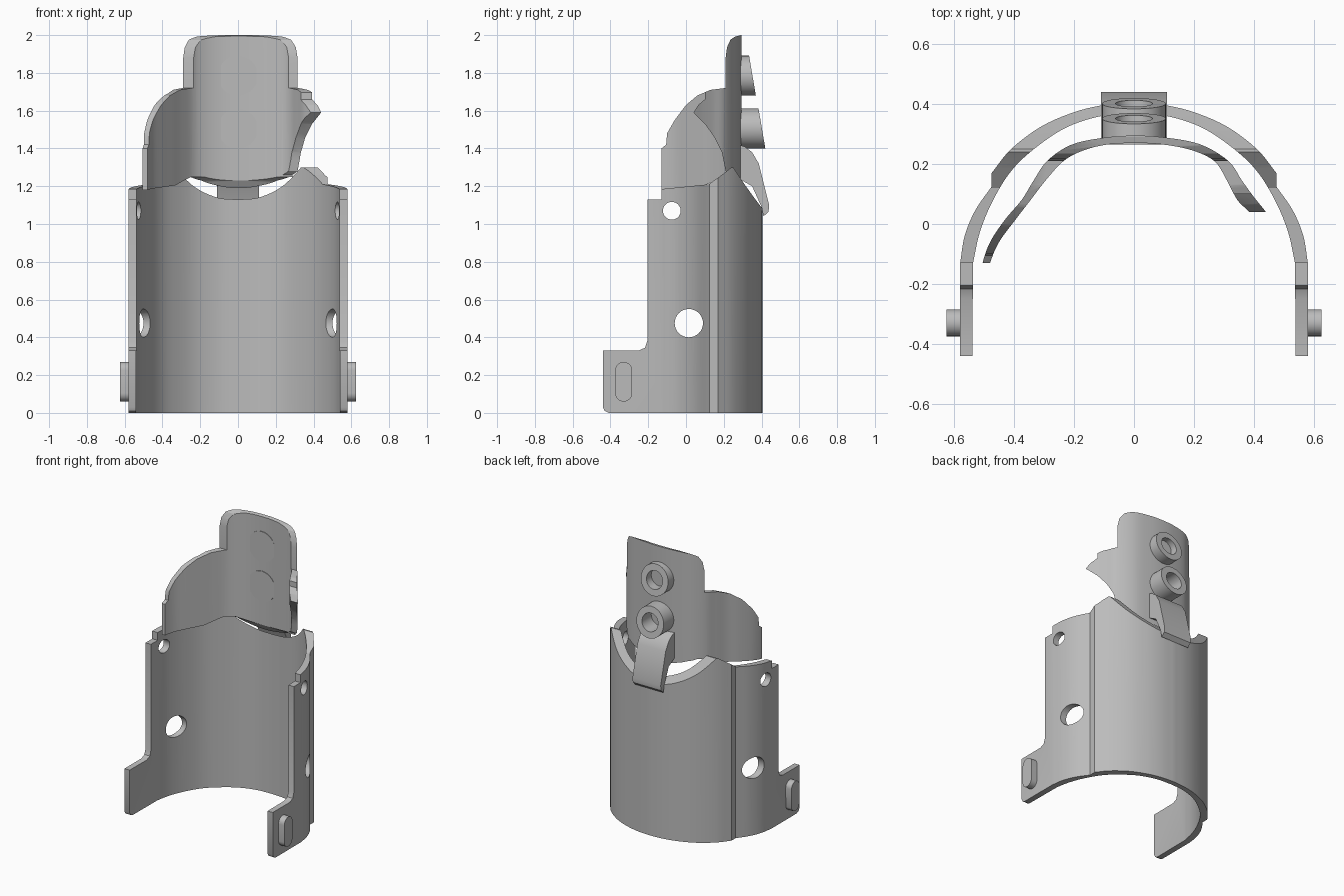
import bpy, bmesh, math
from mathutils import Vector

if "Cube" in bpy.data.objects:
    bpy.data.objects.remove(bpy.data.objects["Cube"], do_unlink=True)

grey = bpy.data.materials.new("mid grey")
grey.use_nodes = True
colour = (0.5, 0.5, 0.5, 1)
grey.diffuse_color = colour
grey.node_tree.nodes["Principled BSDF"].inputs["Base Color"].default_value = colour


def make_object(name, bm):
    bmesh.ops.recalc_face_normals(bm, faces=bm.faces)
    mesh = bpy.data.meshes.new(name)
    bm.to_mesh(mesh)
    bm.free()
    mesh.materials.append(grey)
    obj = bpy.data.objects.new(name, mesh)
    bpy.context.collection.objects.link(obj)
    return obj


def prism(name, points, place, direction):
    """Extrude a 2D outline; place maps each 2D point into space."""
    bm = bmesh.new()
    face = bm.faces.new([bm.verts.new(place(*p)) for p in points])
    grown = bmesh.ops.extrude_face_region(bm, geom=[face])
    verts = [v for v in grown["geom"] if isinstance(v, bmesh.types.BMVert)]
    bmesh.ops.translate(bm, verts=verts, vec=direction)
    return make_object(name, bm)


def side_prism(name, points, x0, x1):
    return prism(name, points, lambda y, z: (x0, y, z), (x1 - x0, 0, 0))


def cut(obj, cutter, operation):
    mod = obj.modifiers.new("cut", "BOOLEAN")
    mod.operation, mod.solver, mod.object = operation, "EXACT", cutter
    bpy.context.view_layer.objects.active = obj
    bpy.ops.object.modifier_apply(modifier=mod.name)
    bpy.data.objects.remove(cutter, do_unlink=True)


def smooth(obj, angle=28):
    bpy.ops.object.select_all(action="DESELECT")
    obj.select_set(True)
    bpy.context.view_layer.objects.active = obj
    bpy.ops.object.shade_smooth_by_angle(angle=math.radians(angle))


def spline(points, steps=5):
    """Catmull-Rom curve through the points."""
    p = [Vector(q) for q in points]
    p = [2 * p[0] - p[1]] + p + [2 * p[-1] - p[-2]]
    out = []
    for a, b, c, d in zip(p, p[1:], p[2:], p[3:]):
        for i in range(steps):
            t = i / steps
            out.append(0.5 * (2 * b + (c - a) * t + (2 * a - 5 * b + 4 * c - d) * t * t
                              + (3 * b - a - 3 * c + d) * t ** 3))
    return [tuple(q) for q in out] + [tuple(points[-1])]


def mirrored(half):
    """Right half from the front edge to the middle, then its mirror image."""
    return half + [(-x, y) for x, y in reversed(half[:-1])]


def circle(cy, cz, r, n=32):
    return [(cy + r * math.cos(2 * math.pi * i / n), cz + r * math.sin(2 * math.pi * i / n))
            for i in range(n)]


# Lower shell: U-shaped wall trimmed by its side outline
outer = [(0.58, -0.5)] + spline([(0.58, -0.13), (0.565, -0.04), (0.53, 0.045), (0.475, 0.125)])
outer += spline([(0.475, 0.17), (0.41, 0.25), (0.31, 0.325), (0.2, 0.373), (0.1, 0.397), (0, 0.405)])
inner = [(0.54, -0.5)] + spline([(0.537, -0.13), (0.515, -0.03), (0.475, 0.07), (0.415, 0.17),
                                 (0.34, 0.245), (0.23, 0.32), (0.11, 0.36), (0, 0.368)])
shell = prism("lower_shell", mirrored(outer) + mirrored(inner)[::-1],
              lambda x, y: (x, y, -0.1), (0, 0, 1.6))
shell_side = [(-0.44, 0.03), (-0.43, 0.01), (-0.41, 0), (0.5, 0), (0.5, 1.08), (0.405, 1.08),
              (0.36, 1.14), (0.31, 1.21), (0.25, 1.3), (0.24, 1.3), (0.19, 1.26), (0.12, 1.21),
              (-0.13, 1.185), (-0.13, 1.13), (-0.205, 1.13), (-0.205, 0.38), (-0.217, 0.345),
              (-0.25, 0.33), (-0.44, 0.33)]
cut(shell, side_prism("shell_trim", shell_side, -1, 1), "INTERSECT")
for y, z, r in [(-0.075, 1.07, 0.047), (0.015, 0.475, 0.075)]:
    cut(shell, side_prism("hole_cutter", circle(y, z, r), -1, 1), "DIFFERENCE")
smooth(shell)

# Oval studs on the front tabs
pill = [(-0.33 + 0.045 * math.cos(a), (0.225 if a < math.pi else 0.105) + 0.045 * math.sin(a))
        for a in [math.pi * i / 12 + (0.001 if i == 12 else 0) for i in range(24)]]
pill.insert(12, (-0.375, 0.225))
for side, label in [(-1, "right"), (1, "left")]:
    smooth(side_prism(label + "_oval_stud", pill, side * 0.57, side * 0.625))

# Upper guard: thin curved plate, with a longer wing on the right
left_out = [(-0.515, -0.2), (-0.505, -0.13), (-0.48, -0.06), (-0.43, 0.015), (-0.375, 0.08),
            (-0.335, 0.145), (-0.29, 0.21), (-0.21, 0.264), (-0.1, 0.288), (0, 0.295)]
left_in = [(-0.495, -0.2), (-0.48, -0.13), (-0.45, -0.06), (-0.395, 0.015), (-0.345, 0.08),
           (-0.295, 0.145), (-0.235, 0.21), (-0.17, 0.245), (-0.09, 0.265), (0, 0.27)]
right_out = [(0.1, 0.289), (0.22, 0.266), (0.315, 0.21), (0.36, 0.145), (0.4, 0.09), (0.44, 0.04), (0.48, -0.02)]
right_in = [(0.09, 0.266), (0.19, 0.247), (0.268, 0.21), (0.31, 0.145), (0.345, 0.08), (0.385, 0.04), (0.44, -0.02)]
guard = prism("upper_guard", spline(left_out + right_out) + spline(left_in + right_in)[::-1],
              lambda x, y: (x, y, 1), (0, 0, 1.2))
guard_side = [(-0.13, 1.18), (-0.13, 1.4), (-0.105, 1.42), (-0.1, 1.48), (-0.06, 1.55), (0, 1.63),
              (0.06, 1.68), (0.13, 1.71), (0.21, 1.72), (0.21, 1.88), (0.217, 1.935), (0.235, 1.975),
              (0.26, 1.992), (0.29, 2), (0.35, 2), (0.35, 1.12), (0.295, 1.19), (0.27, 1.23),
              (0.24, 1.25), (0.2, 1.25), (0.1, 1.205)]
cut(guard, side_prism("guard_trim", guard_side, -1, 1), "INTERSECT")
wing_waste = [(-0.3, 1.05), (-0.3, 1.8), (0.1, 1.8), (0.1, 1.66), (0.065, 1.63), (0.04, 1.59),
              (0.1, 1.53), (0.15, 1.46), (0.19, 1.38), (0.21, 1.28), (0.23, 1.26), (0.23, 1.05)]
cut(guard, side_prism("wing_trim", wing_waste, 0.05, 1), "DIFFERENCE")
smooth(guard)

# Clip hooked over the back of the shell
clip_side = [(0.28, 1.42), (0.31, 1.41), (0.35, 1.38), (0.385, 1.32), (0.44, 1.1), (0.437, 1.065),
             (0.41, 1.04), (0.4, 1.09), (0.35, 1.2), (0.28, 1.24)]
smooth(side_prism("back_clip", clip_side, -0.11, 0.11))


# Round bosses with slanted ends and blind holes
def boss(name, cz, end, r=0.106, hole=0.062, n=40):
    bm = bmesh.new()
    rings = []
    for radius, y, slope in [(r, 0.265, 0), (r, end, -0.17), (hole, end, -0.17), (hole, 0.3, 0)]:
        rings.append([bm.verts.new((x, y + slope * z, cz + z)) for x, z in circle(0, 0, radius, n)])
    for a, b in zip(rings, rings[1:]):
        for i in range(n):
            j = (i + 1) % n
            bm.faces.new((a[i], a[j], b[j], b[i]))
    bm.faces.new(rings[0])
    bm.faces.new(rings[-1])
    smooth(make_object(name, bm))


boss("upper_boss", 1.785, 0.352)
boss("lower_boss", 1.505, 0.402)
